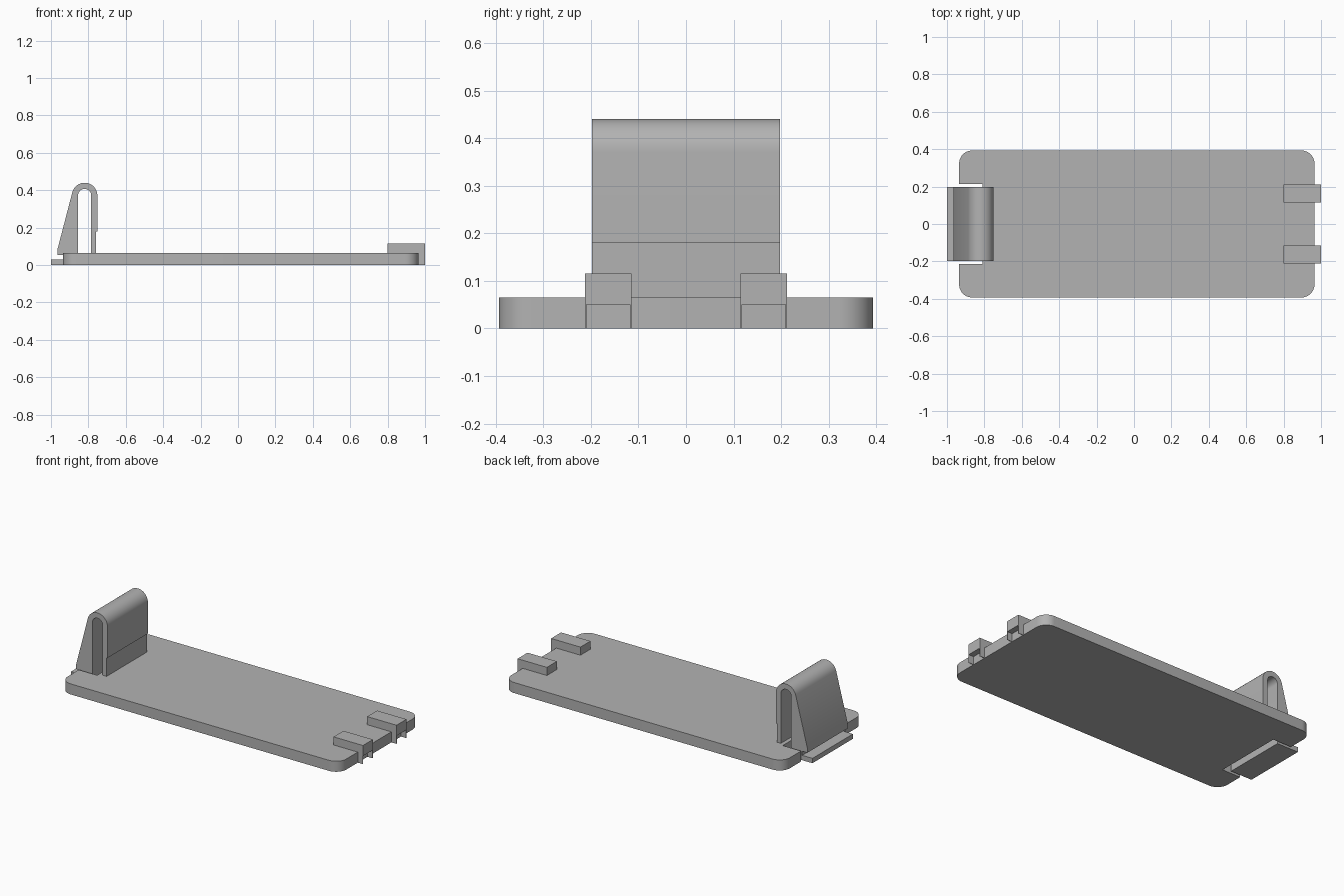
import bpy, bmesh
from math import sin, cos, pi, radians
from mathutils import Vector

if "Cube" in bpy.data.objects:
    bpy.data.objects.remove(bpy.data.objects["Cube"])

grey = bpy.data.materials.new("plain grey plastic")
grey.use_nodes = True
colour = (0.45, 0.45, 0.45, 1)
grey.diffuse_color = colour
grey.node_tree.nodes["Principled BSDF"].inputs["Base Color"].default_value = colour


def arc(cx, cy, r, start, end, steps=12):
    """Points on an arc, angles in degrees."""
    angles = [radians(start + (end - start) * i / steps) for i in range(steps + 1)]
    return [(cx + r * cos(a), cy + r * sin(a)) for a in angles]


def extrude(name, profile, low, high, axis):
    """Prism from a profile: axis 'z' takes (x, y) points, axis 'y' takes (x, z)."""
    place = (lambda p: (p[0], p[1], low)) if axis == "z" else (lambda p: (p[0], low, p[1]))
    step = Vector((0, 0, high - low)) if axis == "z" else Vector((0, high - low, 0))
    bm = bmesh.new()
    face = bm.faces.new([bm.verts.new(place(p)) for p in profile])
    new = bmesh.ops.extrude_face_region(bm, geom=[face])["geom"]
    bmesh.ops.translate(bm, vec=step, verts=[v for v in new if isinstance(v, bmesh.types.BMVert)])
    bmesh.ops.recalc_face_normals(bm, faces=bm.faces)
    mesh = bpy.data.meshes.new(name)
    bm.to_mesh(mesh)
    bm.free()
    mesh.materials.append(grey)
    obj = bpy.data.objects.new(name, mesh)
    bpy.context.collection.objects.link(obj)
    bpy.ops.object.select_all(action="DESELECT")
    obj.select_set(True)
    bpy.context.view_layer.objects.active = obj
    bpy.ops.object.shade_smooth_by_angle(angle=radians(30))
    return obj


def box(name, x0, x1, y0, y1, z0, z1):
    return extrude(name, [(x0, z0), (x1, z0), (x1, z1), (x0, z1)], y0, y1, "y")


# Cover plate with rounded corners and a notch for the latch
left, right, half, r, top = -0.935, 0.965, 0.393, 0.07, 0.065
notch_x, notch_y = -0.81, 0.215
outline = (arc(left + r, -half + r, r, 180, 270) + arc(right - r, -half + r, r, 270, 360)
           + arc(right - r, half - r, r, 0, 90) + arc(left + r, half - r, r, 90, 180)
           + [(left, notch_y), (notch_x, notch_y), (notch_x, -notch_y), (left, -notch_y)])
extrude("cover_plate", outline, 0, top, "z")

# Spring latch: folded strip with a wedge-shaped outer leg and a finger tab
cx, cz = -0.82, 0.372
latch = ([(-0.758, top), (-0.758, 0.18), (-0.752, 0.18)]
         + arc(cx, cz, 0.068, 0, 165, 20)
         + [(-0.965, 0.085), (-0.965, 0.055), (-0.93, 0.055), (-0.93, 0.03),
            (-1, 0.03), (-1, 0), (-0.855, 0)]
         + arc(cx, cz, 0.035, 180, 0, 16) + [(-0.785, top)])
extrude("spring_latch", latch, -0.197, 0.197, "y")

# Pair of hooks, each with two thin ribs below the overhang
for side, s in (("left", 1), ("right", -1)):
    y0, y1 = sorted((s * 0.115, s * 0.212))
    hook = [(0.8, top), (right, top), (right, 0.05), (1, 0.05), (1, 0.115), (0.8, 0.115)]
    extrude(side + "_hook", hook, y0, y1, "y")
    box(side + "_hook_rib_low", right, 1, y0, y0 + 0.003, 0, 0.05)
    box(side + "_hook_rib_high", right, 1, y1 - 0.003, y1, 0, 0.05)
